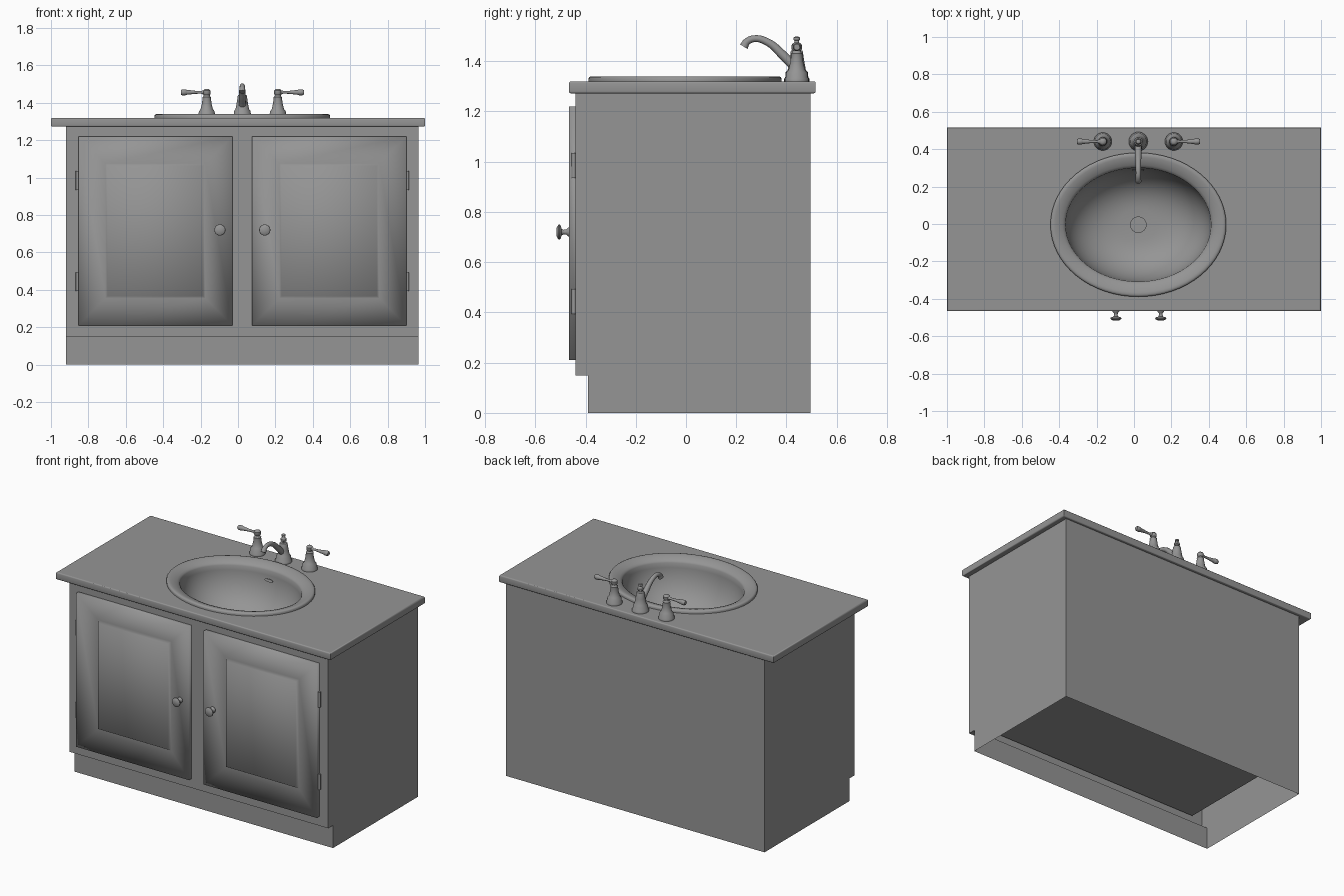
import bpy, bmesh, math
from mathutils import Matrix, Vector

cube = bpy.data.objects.get("Cube")
if cube:
    bpy.data.objects.remove(cube)

grey = bpy.data.materials.new("plain_grey")
grey.use_nodes = True
GREY = (0.3, 0.3, 0.3, 1)
grey.diffuse_color = GREY
grey.node_tree.nodes["Principled BSDF"].inputs["Base Color"].default_value = GREY

MID = 0.023     # centre line of cabinet, sink and taps
DECK = 1.32     # top of the counter
TAP_Y = 0.441


def finish(obj, angle=None):
    if not obj.data.materials:
        obj.data.materials.append(grey)
    if angle:
        bpy.ops.object.select_all(action='DESELECT')
        obj.select_set(True)
        bpy.context.view_layer.objects.active = obj
        bpy.ops.object.shade_smooth_by_angle(angle=math.radians(angle))
    return obj


def from_bmesh(name, bm, angle=None):
    bmesh.ops.recalc_face_normals(bm, faces=bm.faces)
    mesh = bpy.data.meshes.new(name)
    bm.to_mesh(mesh)
    bm.free()
    obj = bpy.data.objects.new(name, mesh)
    bpy.context.collection.objects.link(obj)
    return finish(obj, angle)


def box(name, x, y, z):
    bm = bmesh.new()
    bmesh.ops.create_cube(bm, size=1)
    for v in bm.verts:
        v.co = [lo + (c + 0.5) * (hi - lo) for c, (lo, hi) in zip(v.co, (x, y, z))]
    return from_bmesh(name, bm)


def turned(name, profile, place, sides=24, caps=True, angle=40):
    """Stack of elliptical rings (rx, ry, z), moved by a matrix."""
    bm = bmesh.new()
    rows = []
    for rx, ry, z in profile:
        turn = [2 * math.pi * i / sides for i in range(sides)]
        rows.append([bm.verts.new((rx * math.cos(a), ry * math.sin(a), z)) for a in turn])
    for low, high in zip(rows, rows[1:]):
        for i in range(sides):
            j = (i + 1) % sides
            bm.faces.new((low[i], low[j], high[j], high[i]))
    if caps:
        bm.faces.new(rows[0])
        bm.faces.new(rows[-1])
    bm.transform(place)
    return from_bmesh(name, bm, angle)


def round_rings(pairs):
    return [(r, r, z) for r, z in pairs]


def curve_mesh(name, curve, angle):
    obj = bpy.data.objects.new(name, curve)
    bpy.context.collection.objects.link(obj)
    bpy.ops.object.select_all(action='DESELECT')
    obj.select_set(True)
    bpy.context.view_layer.objects.active = obj
    bpy.ops.object.convert(target='MESH')
    return finish(bpy.context.view_layer.objects.active, angle)


# Cabinet shell with toe kick, open underneath
side = [(0.496, 0), (0.496, 1.275), (-0.44, 1.275), (-0.44, 0.149), (-0.39, 0.149), (-0.39, 0)]
bm = bmesh.new()
ends = [[bm.verts.new((x, y, z)) for y, z in side] for x in (MID - 0.942, MID + 0.942)]
for i in range(len(side) - 1):
    if i != 1:
        bm.faces.new((ends[0][i], ends[0][i + 1], ends[1][i + 1], ends[1][i]))
for end in ends:
    bm.faces.new(end)
from_bmesh("cabinet_shell", bm)

# Inner compartment raised above the kick space
box("inner_compartment", (MID - 0.848, MID + 0.848), (-0.421, 0.485), (0.215, 0.98))

# Countertop with an oval opening and softened edges
soft, half = 0.008, 0.024
top = bpy.data.curves.new("countertop", 'CURVE')
top.dimensions, top.fill_mode = '2D', 'BOTH'
top.extrude, top.bevel_depth, top.bevel_resolution = half - soft, soft, 2
corners = [(sx * (1 - soft), 0.025 + sy * (0.491 - soft))
           for sx, sy in ((-1, -1), (1, -1), (1, 1), (-1, 1))]
oval = [(MID + 0.43 * math.cos(a), 0.345 * math.sin(a))
        for a in (2 * math.pi * i / 64 for i in range(64))]
for outline in (corners, oval):
    spline = top.splines.new('POLY')
    spline.points.add(len(outline) - 1)
    for p, (x, y) in zip(spline.points, outline):
        p.co = (x, y, 0, 1)
    spline.use_cyclic_u = True
counter = curve_mesh("countertop", top, 35)
counter.location.z = DECK - half

# Sink: raised rim rolling in to a deep bowl
rim = [(0.47 - d, 0.385 - d, DECK + z) for d, z in
       ((0, 0), (0, 0.011), (0.004, 0.017), (0.012, 0.02), (0.024, 0.019),
        (0.045, 0.013), (0.065, 0.004), (0.075, -0.003), (0.081, -0.012))]
bowl = []
for i in range(1, 15):
    a = i / 14 * math.pi / 2
    k = math.cos(a) ** 0.8 if i < 14 else 0
    bowl.append((0.042 + 0.347 * k, 0.042 + 0.262 * k, DECK - 0.012 - 0.274 * math.sin(a)))
turned("sink", rim + bowl, Matrix.Translation((MID, -0.004, 0)), sides=64, caps=False, angle=60)
turned("drain", round_rings([(0.044, 0), (0.044, 0.014)]),
       Matrix.Translation((MID, -0.004, DECK - 0.288)))
turned("overflow_slot", [(0.03, 0.009, 0), (0.03, 0.009, 0.006), (0.026, 0.006, 0.006)],
       Matrix.Translation((MID, 0.29, DECK - 0.07)) @ Matrix.Rotation(math.radians(75), 4, 'X'))


# Doors: softly shaded frame dips to a groove around a raised panel
def door(name, x0, x1):
    z0, z1, front, back = 0.21, 1.22, -0.466, -0.44
    bm = bmesh.new()
    rows = []
    for inset, y in ((0, back), (0, front), (0.145, front + 0.023), (0.157, front + 0.006)):
        l, r, b, t = x0 + inset, x1 - inset, z0 + inset, z1 - inset
        rows.append([bm.verts.new((x, y, z)) for x, z in ((l, b), (r, b), (r, t), (l, t))])
    for a, b in zip(rows, rows[1:]):
        for i in range(4):
            j = (i + 1) % 4
            bm.faces.new((a[i], a[j], b[j], b[i]))
    bm.faces.new(rows[-1])
    from_bmesh(name, bm, 120)


knob = round_rings([(0.019, 0), (0.018, 0.004), (0.011, 0.01), (0.009, 0.022), (0.013, 0.03),
                    (0.026, 0.034), (0.03, 0.038), (0.029, 0.043), (0.018, 0.05)])
lever = round_rings([(0.012, 0), (0.011, 0.02), (0.007, 0.03), (0.008, 0.06), (0.013, 0.105),
                     (0.014, 0.11), (0.016, 0.113), (0.016, 0.131), (0.012, 0.139)])
tap = round_rings([(0.048, 0), (0.048, 0.01), (0.044, 0.016), (0.042, 0.035), (0.033, 0.045),
                   (0.026, 0.075), (0.022, 0.105), (0.023, 0.11), (0.017, 0.116), (0.016, 0.122),
                   (0.02, 0.127), (0.02, 0.145), (0.014, 0.152), (0.006, 0.155)])
hinge = round_rings([(0.009, 0), (0.009, 0.1)])

# Mirrored fittings: doors, hinges, knobs and taps
for word, s in (("right", -1), ("left", 1)):
    door(word + "_door", *sorted((MID + s * 0.053, MID + s * 0.877)))
    for level, z in (("lower", 0.393), ("upper", 0.935)):
        turned(f"{word}_{level}_hinge", hinge,
               Matrix.Translation((MID + s * 0.882, -0.447, z)), sides=12)
    turned(word + "_knob", knob, Matrix.Translation((MID + s * 0.12, -0.465, 0.72))
           @ Matrix.Rotation(math.pi / 2, 4, 'X'))
    tap_x = MID + s * 0.19
    turned(word + "_tap", tap, Matrix.Translation((tap_x, TAP_Y, DECK)))
    turned(word + "_tap_lever", lever, Matrix.Translation((tap_x, TAP_Y, DECK + 0.136))
           @ Matrix.Rotation(s * math.pi / 2, 4, 'Y'), sides=16)

# Faucet body with finial
body = round_rings([(0.051, 0), (0.051, 0.01), (0.046, 0.016), (0.044, 0.036), (0.036, 0.046),
                    (0.029, 0.085), (0.024, 0.118), (0.022, 0.122), (0.011, 0.125), (0.011, 0.132),
                    (0.018, 0.137), (0.018, 0.148), (0.009, 0.156), (0.008, 0.162),
                    (0.013, 0.165), (0.012, 0.175), (0.005, 0.178)])
turned("faucet_body", body, Matrix.Translation((MID, TAP_Y, DECK)))

# Curved spout
path = [(0.44, 1.37, 1.3), (0.385, 1.425, 1.2), (0.33, 1.473, 1), (0.275, 1.49, 0.9),
        (0.242, 1.477, 0.95), (0.23, 1.458, 1.15)]
spout = bpy.data.curves.new("faucet_spout", 'CURVE')
spout.dimensions, spout.use_fill_caps = '3D', True
spout.bevel_depth, spout.bevel_resolution, spout.resolution_u = 0.015, 4, 8
line = spout.splines.new('BEZIER')
line.bezier_points.add(len(path) - 1)
for p, (y, z, r) in zip(line.bezier_points, path):
    p.co, p.radius = Vector((MID, y, z)), r
    p.handle_left_type = p.handle_right_type = 'AUTO'
curve_mesh("faucet_spout", spout, 50)
